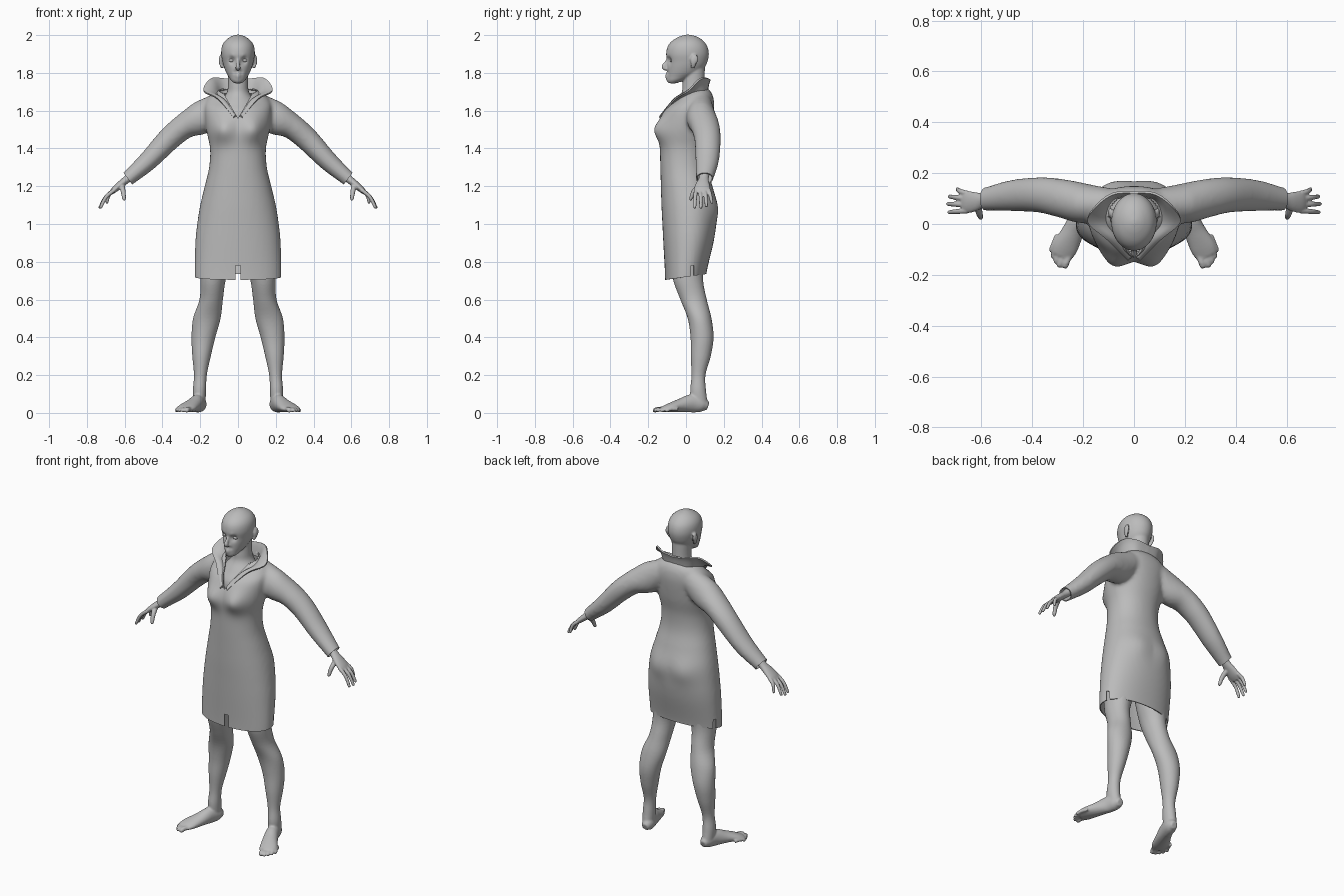
import bpy, bmesh, math
from mathutils import Vector

old = bpy.data.objects.get("Cube")
if old:
    bpy.data.objects.remove(old, do_unlink=True)

GREY = (0.5, 0.5, 0.5, 1)
mat = bpy.data.materials.new("plain_grey")
mat.use_nodes = True
mat.diffuse_color = GREY
mat.node_tree.nodes["Principled BSDF"].inputs["Base Color"].default_value = GREY
X, Y = Vector((1, 0, 0)), Vector((0, 1, 0))


def spline(pts, steps=5):
    """Smooth curve through tuples of any length."""
    pts = [Vector(p) for p in pts]
    out = []
    for i in range(len(pts) - 1):
        a, b, c, d = pts[max(i - 1, 0)], pts[i], pts[i + 1], pts[min(i + 2, len(pts) - 1)]
        for s in range(steps):
            t = s / steps
            out.append(b + (c - a) * (t / 2) + (a * 2 - b * 5 + c * 4 - d) * (t * t / 2)
                       + (b * 3 - a - c * 3 + d) * (t ** 3 / 2))
    return out + [pts[-1]]


def loft(bm, rings, side=X, flat=False, n=32, power=1.0, mirror=False):
    """Closed tube through rings of (x, y, z, side radius, other radius)."""
    path = spline(rings)
    for sign in ((1, -1) if mirror else (1,)):
        loops = []
        for i, p in enumerate(path):
            t = Vector((path[min(i + 1, len(path) - 1)] - path[max(i - 1, 0)])[:3]).normalized()
            if flat:
                t = Vector((0, 0, 1))
            u = (side - t * side.dot(t)).normalized()
            v = t.cross(u)
            loop = []
            for k in range(n):
                c, s = math.cos(math.tau * k / n), math.sin(math.tau * k / n)
                c, s = (math.copysign(abs(q) ** power, q) for q in (c, s))
                co = Vector(p[:3]) + u * c * max(p[3], .001) + v * s * max(p[4], .001)
                co.x *= sign
                loop.append(bm.verts.new(co))
            loops.append(loop)
        for a, b in zip(loops, loops[1:]):
            for k in range(n):
                bm.faces.new((a[k], a[k - 1], b[k - 1], b[k]))
        bm.faces.new(loops[0])
        bm.faces.new(loops[-1])


def make(name, bm):
    bmesh.ops.recalc_face_normals(bm, faces=bm.faces)
    me = bpy.data.meshes.new(name)
    bm.to_mesh(me)
    bm.free()
    ob = bpy.data.objects.new(name, me)
    bpy.context.collection.objects.link(ob)
    me.materials.append(mat)
    return ob


def bake(ob):
    """Apply the modifiers of an object."""
    dg = bpy.context.evaluated_depsgraph_get()
    me = bpy.data.meshes.new_from_object(ob.evaluated_get(dg))
    ob.modifiers.clear()
    ob.data = me
    me.materials.clear()
    me.materials.append(mat)


def fuse(ob, voxel, smooth, bumps=()):
    """Merge overlapping volumes into one skin, then push soft bumps."""
    m = ob.modifiers.new("merge", 'REMESH')
    m.mode, m.voxel_size = 'VOXEL', voxel
    m = ob.modifiers.new("relax", 'SMOOTH')
    m.factor, m.iterations = 0.5, smooth
    bake(ob)
    for v in ob.data.vertices:
        for (x, y, z), width, push in bumps:
            d = (Vector((abs(v.co.x), v.co.y, v.co.z)) - Vector((x, y, z))).length / width
            v.co.y += push * math.exp(-d * d)


def solidify(ob, thickness, offset):
    m = ob.modifiers.new("cloth", 'SOLIDIFY')
    m.thickness, m.offset = thickness, offset
    bake(ob)


def body_rings(rows):
    """Rows of (z, half width, front y, back y) to rings."""
    return [(0, (f + b) / 2, z, w, (b - f) / 2) for z, w, f, b in rows]


# Dress: torso and sleeves
bm = bmesh.new()
loft(bm, body_rings([
    (.66, .228, -.11, .10), (.75, .23, -.112, .11), (.9, .226, -.12, .145), (1.0, .216, -.125, .16),
    (1.1, .2, -.13, .165), (1.2, .176, -.133, .14), (1.3, .153, -.136, .115), (1.4, .148, -.138, .115),
    (1.5, .168, -.142, .135), (1.6, .178, -.115, .148), (1.65, .17, -.06, .148),
    (1.69, .135, -.02, .138), (1.72, .08, .02, .115)]), flat=True, n=64, power=.92)
loft(bm, [(.09, .08, 1.63, .06, .07), (.19, .08, 1.565, .078, .088), (.28, .1, 1.52, .076, .068),
          (.365, .114, 1.45, .07, .062), (.475, .112, 1.335, .062, .052),
          (.583, .098, 1.24, .046, .04), (.64, .09, 1.19, .043, .037)], side=Y, mirror=True)
dress = make("dress", bm)
fuse(dress, .011, 6, [((.085, -.135, 1.5), .065, -.038), ((.09, .16, 1.07), .07, .01)])

# Clean cuts for hem, cuffs, slits and neckline
bm = bmesh.new()
bm.from_mesh(dress.data)


def cut(point, normal, near, clear=False):
    faces = [f for f in bm.faces if near(f.calc_center_median())]
    geom = set(faces)
    for f in faces:
        geom.update(f.edges)
        geom.update(f.verts)
    bmesh.ops.bisect_plane(bm, geom=list(geom), plane_co=point, plane_no=normal, clear_outer=clear)


def drop(rule):
    doomed = [f for f in bm.faces if rule(f.calc_center_median())]
    bmesh.ops.delete(bm, geom=doomed, context='FACES')


cut((0, 0, .72), (0, .14, -1), lambda c: c.z < .9, True)
for s in (1, -1):
    cut((s * .583, 0, 1.24), (s * .8, 0, -.6), lambda c: c.x * s > .45, True)
    cut((s * .014, 0, 0), (1, 0, 0), lambda c: c.z < .85 and c.y < 0)
    cut((0, .035 + s * .008, 0), (0, 1, 0), lambda c: c.z < .85)
    cut((0, 0, 1.56), (s, 0, -.58), lambda c: c.z > 1.5 and c.y < .05 and c.x * s > -.02)
cut((0, 0, .78), (0, 0, 1), lambda c: c.z < .85)
drop(lambda c: c.z < .78 and (abs(c.x) < .014 and c.y < 0 or abs(c.y - .035) < .008))
drop(lambda c: c.y < .03 and abs(c.x) < (c.z - 1.56) * .58)
drop(lambda c: c.z > 1.66 and math.hypot(c.x / .1, (c.y - .04) / .075) < 1)
bm.to_mesh(dress.data)
bm.free()
solidify(dress, .006, -1)

# Spread collar: strip between neck seam and flared edge
seam = spline([(0, .11, 1.69), (.07, .1, 1.69), (.1, .06, 1.69), (.095, 0, 1.67),
               (.055, -.06, 1.635), (.01, -.128, 1.56)], 6)
edge = spline([(0, .125, 1.76), (.08, .12, 1.77), (.145, .075, 1.768), (.182, .01, 1.705),
               (.105, -.06, 1.66), (.022, -.14, 1.562)], 6)
bm = bmesh.new()
for s in (1, -1):
    rows = []
    for a, b in zip(seam, edge):
        row = []
        for k in range(5):
            p = a.lerp(b, k / 4)
            p.z += .012 * math.sin(math.pi * k / 4)
            row.append(bm.verts.new((p.x * s, p.y, p.z)))
        rows.append(row)
    for r, q in zip(rows, rows[1:]):
        for k in range(4):
            bm.faces.new((r[k], r[k + 1], q[k + 1], q[k]))
bmesh.ops.remove_doubles(bm, verts=bm.verts, dist=.0005)
collar = make("collar", bm)
solidify(collar, .009, 0)

# Head, neck and upper chest
bm = bmesh.new()
loft(bm, body_rings([
    (1.745, .02, -.09, -.05), (1.76, .037, -.098, -.01), (1.78, .05, -.1, .04), (1.8, .062, -.1, .075),
    (1.83, .074, -.1, .1), (1.86, .082, -.1, .114), (1.9, .089, -.105, .121), (1.94, .085, -.097, .113),
    (1.97, .068, -.073, .091), (1.992, .038, -.035, .058), (2.002, .01, 0, .02)]), flat=True, n=48)
loft(bm, body_rings([(1.48, .11, -.1, .1), (1.58, .12, -.1, .12), (1.64, .1, -.06, .12),
                     (1.69, .062, -.025, .11), (1.74, .053, -.018, .1), (1.84, .055, -.01, .1)]), flat=True)
loft(bm, [(0, -.092, 1.885, .007, .006), (0, -.106, 1.855, .008, .009), (0, -.117, 1.832, .013, .013),
          (0, -.105, 1.817, .013, .008)], n=16)
loft(bm, [(.084, .035, 1.825, .006, .01), (.091, .04, 1.845, .008, .014), (.093, .044, 1.87, .009, .021),
          (.091, .046, 1.895, .005, .012)], flat=True, n=16, mirror=True)
head = make("head_and_neck", bm)
fuse(head, .0055, 3, [((.036, -.1, 1.866), .02, .017), ((.03, -.1, 1.888), .014, -.004),
                      ((0, -.1, 1.789), .014, -.007), ((0, -.1, 1.779), .012, -.005),
                      ((.02, -.1, 1.803), .011, .004), ((0, -.1, 1.757), .018, -.005)])

# Eyes
bm = bmesh.new()
for s in (1, -1):
    made = bmesh.ops.create_uvsphere(bm, u_segments=16, v_segments=10, radius=.013)
    for v in made["verts"]:
        v.co = Vector((v.co.x * 1.2 + s * .034, v.co.y - .073, v.co.z * .75 + 1.866))
eyes = make("eyes", bm)

# Legs with feet and toes
bm = bmesh.new()
loft(bm, [(.1, .015, .95, .095, .1), (.118, .01, .8, .08, .088), (.132, .012, .7, .066, .079),
          (.142, .04, .6, .062, .07), (.165, .072, .5, .073, .063), (.183, .085, .4, .063, .061),
          (.193, .078, .3, .049, .053), (.199, .066, .2, .034, .037), (.204, .064, .12, .035, .042),
          (.204, .07, .05, .032, .045)], flat=True, mirror=True)
loft(bm, [(.198, .117, .035, .02, .02), (.2, .085, .045, .034, .04), (.215, .03, .05, .037, .048),
          (.24, -.03, .039, .043, .036), (.27, -.09, .027, .05, .023), (.284, -.125, .02, .042, .014)],
     mirror=True)
for x, y, r in ((.272, -.166, .013), (.294, -.164, .01), (.308, -.148, .0095),
                (.319, -.127, .0095), (.326, -.102, .0095)):
    loft(bm, [(x - .024, y + .06, .02, r, r), (x - .008, y + .02, .02, r, r), (x, y, .013, r, r),
              (x + .003, y - .008, .012, r * .5, r * .5)], n=12, mirror=True)
legs = make("legs", bm)
fuse(legs, .006, 2)
for v in legs.data.vertices:
    v.co.z = max(v.co.z, 0 if v.co.y < -.05 or v.co.y > .03 else .004)

# Hands with fingers and thumb
bm = bmesh.new()
loft(bm, [(.55, .098, 1.275, .03, .025), (.585, .094, 1.24, .026, .021), (.625, .088, 1.207, .038, .019),
          (.655, .086, 1.181, .043, .016), (.675, .086, 1.163, .037, .01)], side=Y, n=20, mirror=True)
for y, tip in ((.052, (.726, .046, 1.09)), (.076, (.731, .079, 1.088)),
               (.1, (.724, .108, 1.097)), (.12, (.694, .136, 1.115))):
    x, ty, z = tip
    loft(bm, [(.655, y, 1.18, .011, .011), ((.655 + x) / 2 + .008, (y + ty) / 2, (1.18 + z) / 2 + .008, .01, .01),
              (x, ty, z, .008, .008), (x + .003, ty, z - .005, .004, .004)], side=Y, n=12, mirror=True)
loft(bm, [(.615, .075, 1.205, .015, .015), (.608, .042, 1.172, .013, .013), (.603, .026, 1.135, .009, .01),
          (.602, .023, 1.125, .005, .005)], side=Y, n=12, mirror=True)
hands = make("hands", bm)
fuse(hands, .0042, 1)

# Smooth shading with crisp cloth edges
bpy.ops.object.select_all(action='DESELECT')
for ob in (dress, collar, head, eyes, legs, hands):
    ob.select_set(True)
bpy.context.view_layer.objects.active = dress
bpy.ops.object.shade_smooth_by_angle(angle=math.radians(50))
